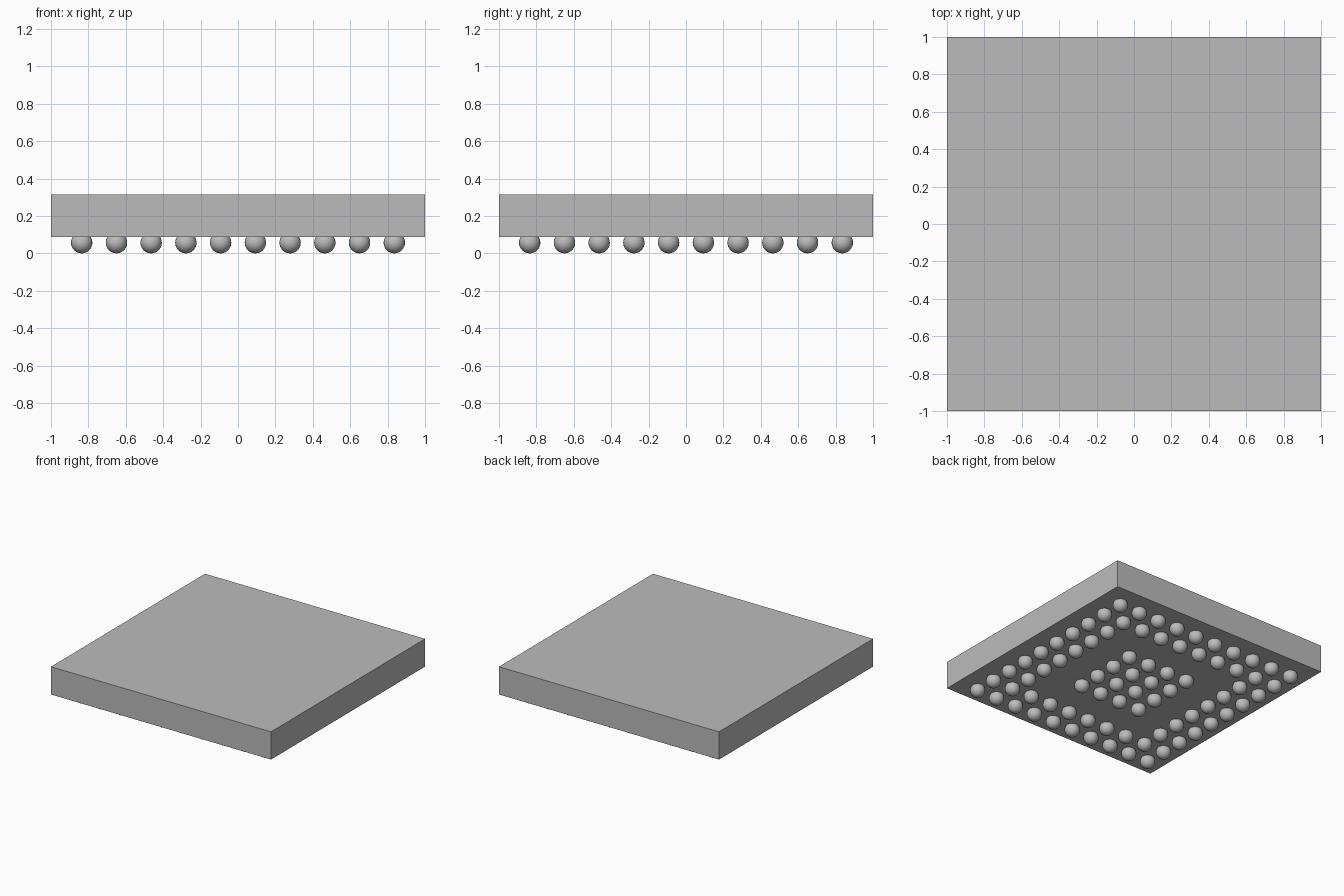
import bpy
import bmesh
from mathutils import Matrix

cube = bpy.data.objects.get("Cube")
if cube:
    bpy.data.objects.remove(cube, do_unlink=True)

PITCH = 0.1857        # distance between solder balls
COUNT = 10            # balls along each side
RADIUS = 0.057
BODY_BOTTOM, BODY_TOP = 0.087, 0.315

grey = bpy.data.materials.new("plain grey")
grey.use_nodes = True
grey.diffuse_color = (0.5, 0.5, 0.5, 1)
grey.node_tree.nodes["Principled BSDF"].inputs["Base Color"].default_value = grey.diffuse_color


def add_object(name, bm):
    mesh = bpy.data.meshes.new(name)
    bm.to_mesh(mesh)
    bm.free()
    mesh.materials.append(grey)
    obj = bpy.data.objects.new(name, mesh)
    bpy.context.collection.objects.link(obj)
    return obj


# Flat square package body
bm = bmesh.new()
height = BODY_TOP - BODY_BOTTOM
bmesh.ops.create_cube(bm, size=1, matrix=Matrix.Translation((0, 0, BODY_BOTTOM + height / 2))
                      @ Matrix.Diagonal((2, 2, height, 1)))
add_object("package_body", bm)

# Solder balls: two outer rings and a central block, with an empty ring between
bm = bmesh.new()
middle = (COUNT - 1) / 2
for column in range(COUNT):
    for row in range(COUNT):
        x, y = column - middle, row - middle
        ring = max(abs(x), abs(y))
        if 2 < ring < 3:
            continue
        bmesh.ops.create_uvsphere(bm, u_segments=24, v_segments=16, radius=RADIUS,
                                  matrix=Matrix.Translation((x * PITCH, y * PITCH, RADIUS)))
for face in bm.faces:
    face.smooth = True
add_object("solder_balls", bm)
